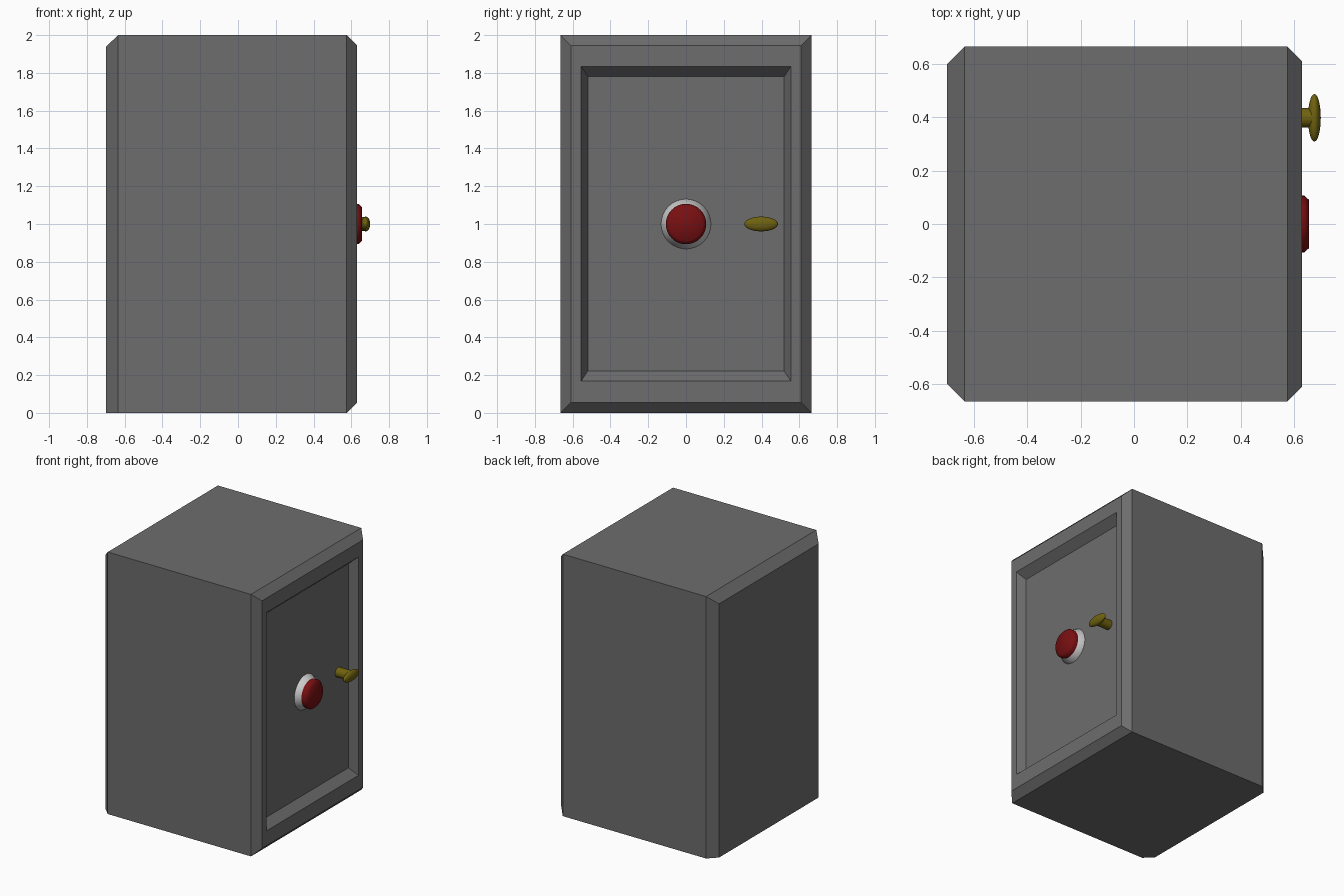
import bpy, bmesh, math
from mathutils import Matrix

if "Cube" in bpy.data.objects:
    bpy.data.objects.remove(bpy.data.objects["Cube"])


def material(name, color):
    m = bpy.data.materials.new(name)
    m.diffuse_color = color
    m.use_nodes = True
    m.node_tree.nodes["Principled BSDF"].inputs["Base Color"].default_value = m.diffuse_color
    return m


def finish(name, bm, mat=None, smooth=False):
    bmesh.ops.recalc_face_normals(bm, faces=bm.faces)
    me = bpy.data.meshes.new(name)
    bm.to_mesh(me)
    bm.free()
    ob = bpy.data.objects.new(name, me)
    bpy.context.collection.objects.link(ob)
    if mat:
        me.materials.append(mat)
    if smooth:
        bpy.ops.object.select_all(action='DESELECT')
        bpy.context.view_layer.objects.active = ob
        ob.select_set(True)
        bpy.ops.object.shade_smooth_by_angle(angle=math.radians(50))
    return ob


def loft(bm, rings):
    """Bridge successive vertex rings and cap both ends."""
    loops = [[bm.verts.new(p) for p in ring] for ring in rings]
    n = len(loops[0])
    for a, b in zip(loops, loops[1:]):
        for i in range(n):
            j = (i + 1) % n
            bm.faces.new((a[i], a[j], b[j], b[i]))
    bm.faces.new(loops[0])
    bm.faces.new(loops[-1])


def rect(x, hy, z0, z1):
    return [(x, -hy, z0), (x, hy, z0), (x, hy, z1), (x, -hy, z1)]


def disc(x, r, cy, n=32):
    return [(x, cy + r * math.cos(2 * math.pi * i / n),
             1 + r * math.sin(2 * math.pi * i / n)) for i in range(n)]


dark = material("dark_grey", (0.153, 0.153, 0.153, 1))
red = material("red", (0.19, 0.005, 0.006, 1))
brass = material("brass", (0.16, 0.122, 0.005, 1))

# Cabinet: chamfered box with the recessed door panel on +x
bm = bmesh.new()
loft(bm, [rect(-0.70, 0.60, 0, 1.937),
          rect(-0.635, 0.665, 0, 2),
          rect(0.575, 0.665, 0, 2),
          rect(0.63, 0.61, 0.055, 1.945),
          rect(0.63, 0.555, 0.168, 1.835),
          rect(0.568, 0.52, 0.222, 1.78)])
finish("safe_body", bm, dark)

# Dial: tapered grey collar and red cap
for name, profile, mat in (
        ("dial_collar", [(0.56, 0.132), (0.568, 0.132), (0.613, 0.105)], None),
        ("dial_cap", [(0.610, 0.107), (0.638, 0.107), (0.656, 0.090)], red)):
    bm = bmesh.new()
    loft(bm, [disc(x, r, 0) for x, r in profile])
    finish(name, bm, mat, True)

# Handle: round stem and flattened oval grip
bm = bmesh.new()
loft(bm, [disc(x, 0.037, 0.398) for x in (0.56, 0.672)])
finish("handle_stem", bm, brass, True)

bm = bmesh.new()
bmesh.ops.create_uvsphere(
    bm, u_segments=32, v_segments=16, radius=1,
    matrix=Matrix.Translation((0.676, 0.398, 1.0)) @ Matrix.Diagonal((0.024, 0.089, 0.039, 1)))
finish("handle_grip", bm, brass, True)
